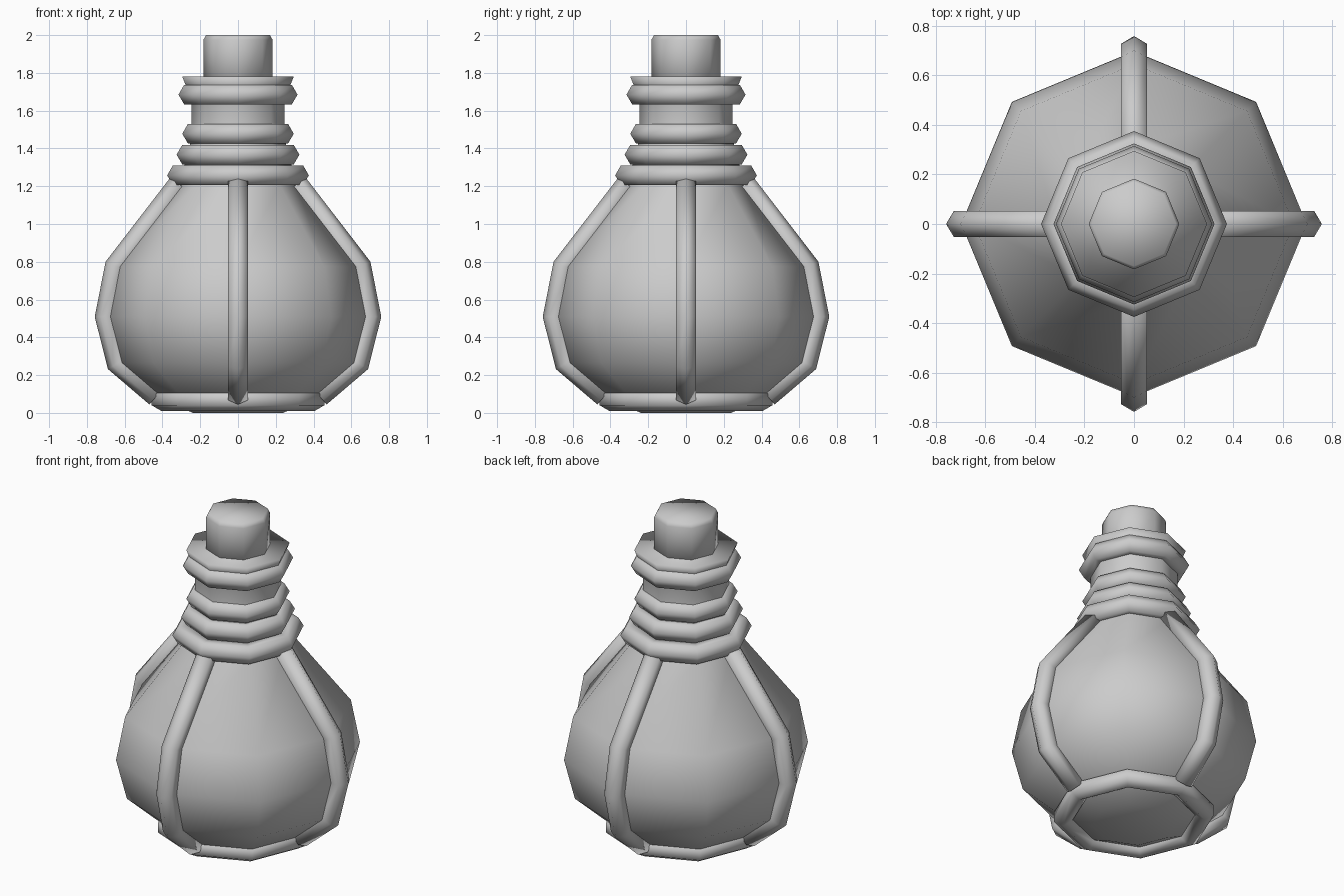
import bpy, bmesh, math
from mathutils import Vector

if "Cube" in bpy.data.objects:
    bpy.data.objects.remove(bpy.data.objects["Cube"])


def make_object(name, verts, faces):
    mesh = bpy.data.meshes.new(name)
    mesh.from_pydata(verts, [], faces)
    bm = bmesh.new()
    bm.from_mesh(mesh)
    bmesh.ops.recalc_face_normals(bm, faces=bm.faces)
    bm.to_mesh(mesh)
    bm.free()
    for p in mesh.polygons:
        p.use_smooth = True
    obj = bpy.data.objects.new(name, mesh)
    bpy.context.collection.objects.link(obj)
    return obj


def lathe(name, profile, closed=False, sides=8):
    """Spin (radius, z) points around z; closed profiles make rings."""
    n = len(profile)
    verts = []
    for s in range(sides):
        a = math.tau * s / sides
        verts += [(r * math.cos(a), r * math.sin(a), z) for r, z in profile]
    faces = []
    for s in range(sides):
        t = (s + 1) % sides
        for i in range(n if closed else n - 1):
            j = (i + 1) % n
            faces.append((s * n + i, t * n + i, t * n + j, s * n + j))
    if not closed:
        faces.append([s * n for s in range(sides)])
        faces.append([s * n + n - 1 for s in range(sides)])
    return make_object(name, verts, faces)


def ring(name, radius, z, tube=0.06, turn=0.0):
    pts = []
    for i in range(6):
        a = turn + math.tau * i / 6
        pts.append((radius + tube * math.cos(a), z + tube * math.sin(a)))
    return lathe(name, pts, closed=True)


def rib(name, path, angle, tube=0.06):
    """Mitred six-sided tube along a (radius, z) path."""
    pts = [Vector(p) for p in path]
    verts, faces = [], []
    for k, p in enumerate(pts):
        d0 = (p - pts[max(k - 1, 0)])
        d1 = (pts[min(k + 1, len(pts) - 1)] - p)
        d0 = (d0 if d0.length else d1).normalized()
        d1 = (d1 if d1.length else d0).normalized()
        t = (d0 + d1).normalized()
        normal = Vector((t.y, -t.x)) / t.dot(d1)
        for i in range(6):
            a = math.tau * i / 6
            q = p + normal * tube * math.cos(a)
            w = tube * math.sin(a)
            c, s = math.cos(angle), math.sin(angle)
            verts.append((q.x * c - w * s, q.x * s + w * c, q.y))
    for k in range(len(pts) - 1):
        for i in range(6):
            j = (i + 1) % 6
            faces.append((k * 6 + i, k * 6 + j, k * 6 + 6 + j, k * 6 + 6 + i))
    faces += [list(range(6)), list(range(len(verts) - 6, len(verts)))]
    return make_object(name, verts, faces)


# Bottle body, neck and flared lip
belly = [(0.43, 0.09), (0.635, 0.265), (0.697, 0.51), (0.645, 0.775), (0.31, 1.21)]
lathe("bottle", [(0.24, 0.0)] + belly +
      [(0.247, 1.45), (0.247, 1.64), (0.275, 1.73), (0.295, 1.78)])

# Cork with a small bevel on top
lathe("cork", [(0.183, 1.70), (0.183, 1.975), (0.17, 2.0)])

# Rings around the neck and the foot
for i, (r, z) in enumerate([(0.315, 1.258), (0.265, 1.367), (0.235, 1.478), (0.255, 1.685)]):
    ring(f"neck_ring_{i + 1}", r, z)
ring("foot_ring", 0.405, 0.07, turn=math.pi / 6)

# Four vertical ribs following the belly
for i in range(4):
    rib(f"rib_{i + 1}", belly, i * math.pi / 2)
